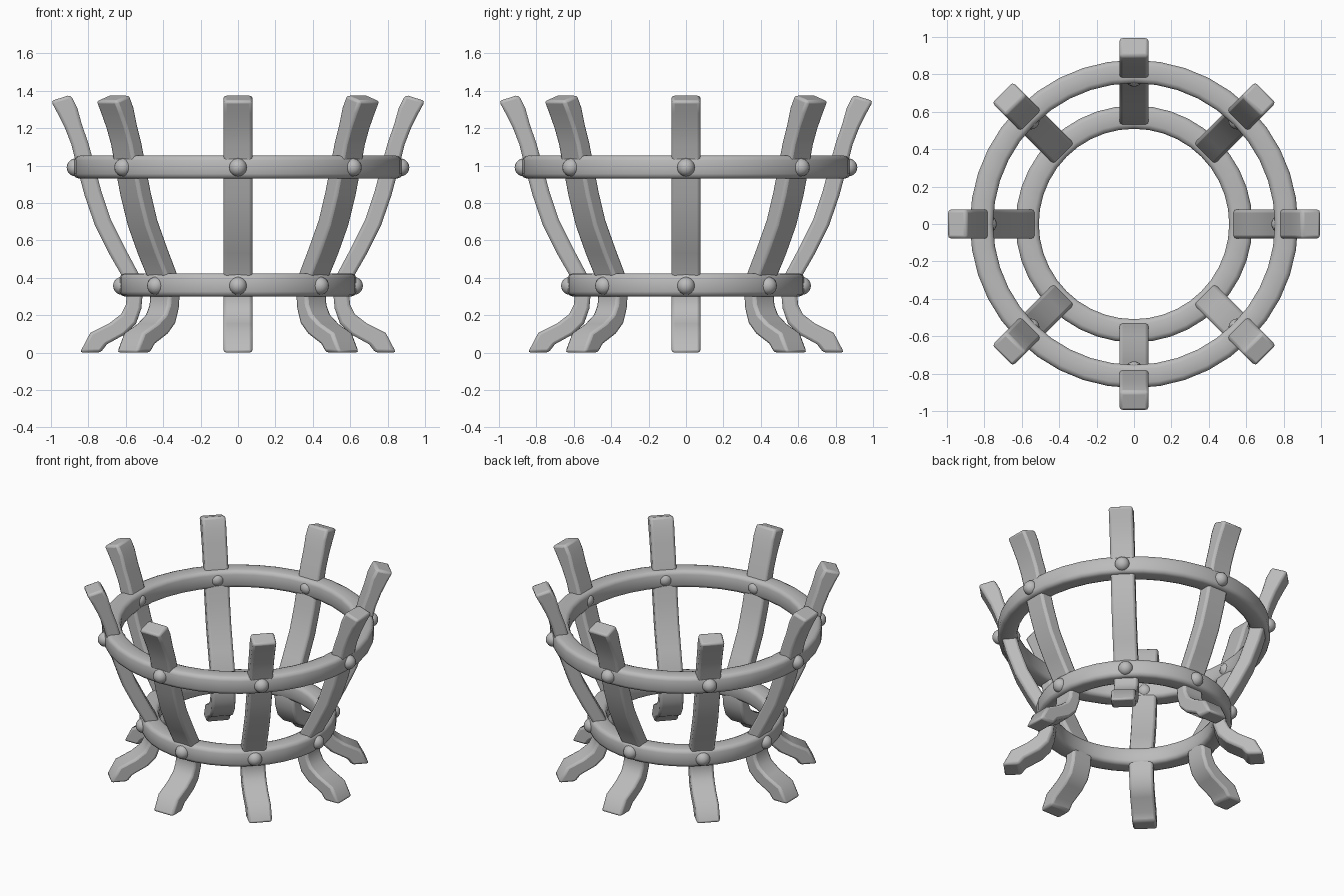
import bpy, bmesh, math
from mathutils import Vector, Matrix

cube = bpy.data.objects.get("Cube")
if cube:
    bpy.data.objects.remove(cube)

iron = bpy.data.materials.new("grey_iron")
iron.use_nodes = True
GREY = (0.5, 0.5, 0.5, 1)
iron.diffuse_color = GREY
iron.node_tree.nodes["Principled BSDF"].inputs["Base Color"].default_value = GREY


def finish(name, bm, bevel=0.0, angle=40):
    bmesh.ops.recalc_face_normals(bm, faces=bm.faces)
    mesh = bpy.data.meshes.new(name)
    bm.to_mesh(mesh)
    bm.free()
    mesh.materials.append(iron)
    obj = bpy.data.objects.new(name, mesh)
    bpy.context.collection.objects.link(obj)
    if bevel:
        mod = obj.modifiers.new("soft_edges", "BEVEL")
        mod.width, mod.segments, mod.limit_method = bevel, 2, "ANGLE"
        mod.angle_limit = math.radians(50)
    bpy.ops.object.select_all(action="DESELECT")
    obj.select_set(True)
    bpy.context.view_layer.objects.active = obj
    bpy.ops.object.shade_smooth_by_angle(angle=math.radians(angle))
    return obj


def hoop(name, radius, z, half=0.062, corner=0.026, segments=40):
    """Ring with a rounded square section."""
    section = []
    for q in range(4):
        mid = math.radians(45 + 90 * q)
        cx = math.copysign(half - corner, math.cos(mid))
        cz = math.copysign(half - corner, math.sin(mid))
        for step in (-45, 0, 45):
            a = mid + math.radians(step)
            section.append((radius + cx + corner * math.cos(a), z + cz + corner * math.sin(a)))
    bm = bmesh.new()
    loops = []
    for i in range(segments):
        a = math.tau * i / segments
        loops.append([bm.verts.new((r * math.cos(a), r * math.sin(a), h)) for r, h in section])
    n = len(section)
    for i in range(segments):
        one, two = loops[i], loops[(i + 1) % segments]
        for j in range(n):
            bm.faces.new((one[j], two[j], two[(j + 1) % n], one[(j + 1) % n]))
    finish(name, bm, angle=60)


# Side outline of a strap: (outer radius, inner radius, outer z, inner z)
STRAP = [
    (0.845, 0.735, 0.0, 0.0), (0.79, 0.70, 0.105, 0.045), (0.69, 0.60, 0.155, 0.10),
    (0.625, 0.545, 0.205, 0.155), (0.60, 0.517, 0.255, 0.235), (0.594, 0.51, 0.31, 0.31),
    (0.615, 0.53, 0.40, 0.42), (0.69, 0.605, 0.53, 0.56), (0.765, 0.68, 0.68, 0.71),
    (0.82, 0.73, 0.84, 0.86), (0.86, 0.77, 0.99, 1.01), (0.89, 0.80, 1.11, 1.12),
    (0.925, 0.835, 1.20, 1.22), (0.965, 0.86, 1.28, 1.31), (1.0, 0.895, 1.345, 1.378),
]
HALF_WIDTH = 0.078


def strap(name, angle):
    bm = bmesh.new()
    rows = []
    for r_out, r_in, z_out, z_in in STRAP:
        corners = ((r_out, -1, z_out), (r_out, 1, z_out), (r_in, 1, z_in), (r_in, -1, z_in))
        rows.append([bm.verts.new((r, s * HALF_WIDTH, z)) for r, s, z in corners])
    for one, two in zip(rows, rows[1:]):
        for j in range(4):
            k = (j + 1) % 4
            bm.faces.new((one[j], one[k], two[k], two[j]))
    bm.faces.new(rows[0])
    bm.faces.new(rows[-1])
    bm.transform(Matrix.Rotation(angle, 4, "Z"))
    finish(name, bm, bevel=0.016)


def rivet(name, angle, radius, z):
    bm = bmesh.new()
    bmesh.ops.create_uvsphere(bm, u_segments=16, v_segments=10, radius=0.048)
    bm.transform(Matrix.Translation(Vector((radius * math.cos(angle), radius * math.sin(angle), z))))
    finish(name, bm, angle=60)


# Hoops
hoop("upper_hoop", 0.815, 0.992)
hoop("lower_hoop", 0.571, 0.362)

# Eight straps with their rivets
for i in range(8):
    turn = math.tau * i / 8
    strap(f"strap_{i + 1}", turn)
    rivet(f"upper_outer_rivet_{i + 1}", turn, 0.868, 0.99)
    rivet(f"upper_inner_rivet_{i + 1}", turn, 0.782, 0.99)
    rivet(f"lower_outer_rivet_{i + 1}", turn, 0.62, 0.357)
